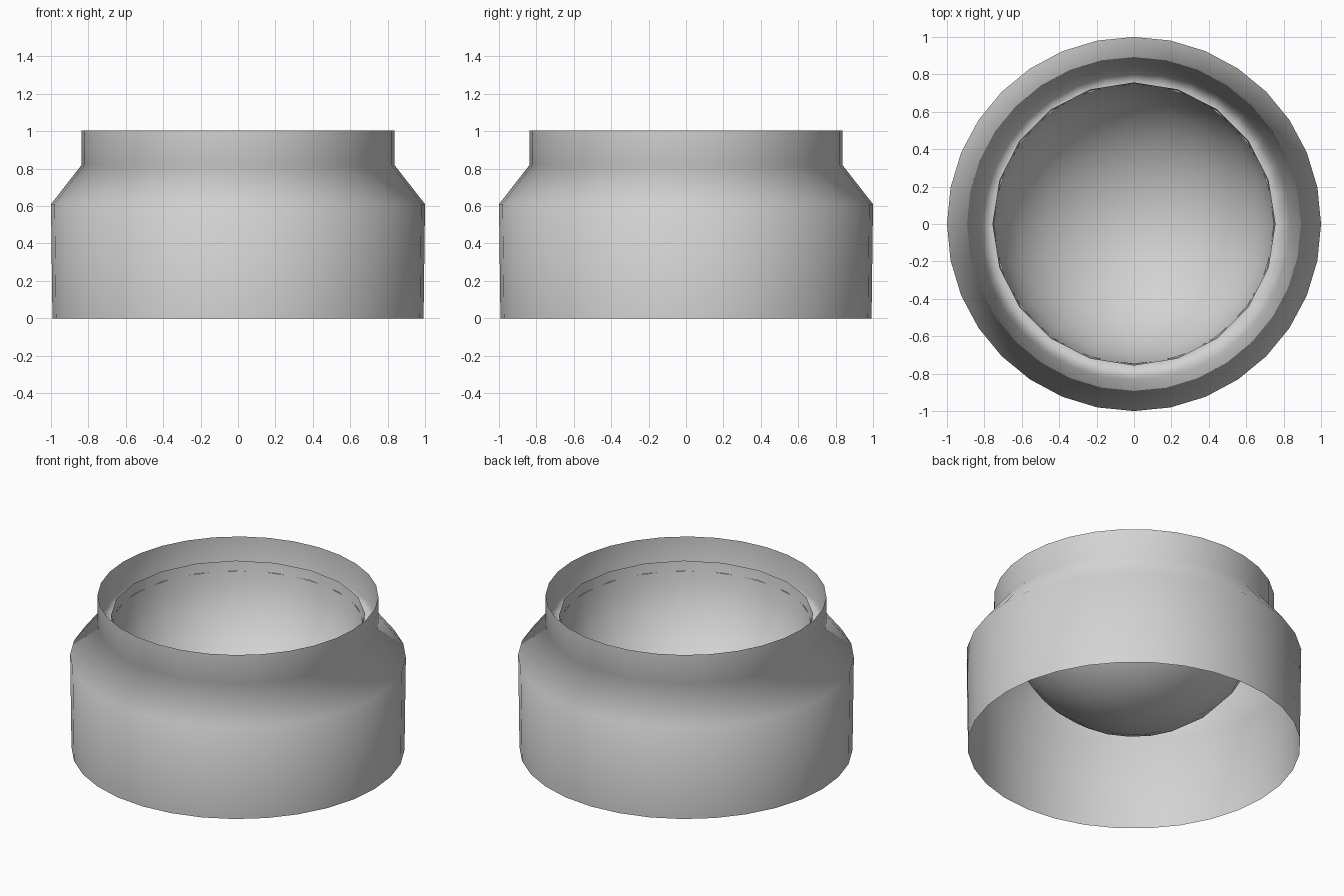
import bpy
import bmesh
import math

cube = bpy.data.objects.get("Cube")
if cube:
    bpy.data.objects.remove(cube, do_unlink=True)

grey = bpy.data.materials.new("light_grey")
colour = (0.65, 0.65, 0.65, 1.0)
grey.diffuse_color = colour
grey.use_nodes = True
grey.node_tree.nodes["Principled BSDF"].inputs["Base Color"].default_value = colour


def lathe(name, profiles, sides):
    """Revolve (radius, height) profiles about z and weld shared rings."""
    bm = bmesh.new()
    for profile in profiles:
        rings = []
        for radius, height in profile:
            ring = []
            for i in range(sides):
                a = math.tau * i / sides
                ring.append(bm.verts.new((radius * math.cos(a), radius * math.sin(a), height)))
            rings.append(ring)
        for low, high in zip(rings, rings[1:]):
            for i in range(sides):
                j = (i + 1) % sides
                bm.faces.new((low[i], low[j], high[j], high[i]))
    bmesh.ops.remove_doubles(bm, verts=bm.verts[:], dist=0.0001)
    for face in bm.faces:
        face.smooth = True
    mesh = bpy.data.meshes.new(name)
    bm.to_mesh(mesh)
    bm.free()
    mesh.materials.append(grey)
    obj = bpy.data.objects.new(name, mesh)
    bpy.context.collection.objects.link(obj)
    return obj


# Open-bottomed outer shell: wall, shoulder, neck, and a ledge inside the neck
shoulder_top = (0.836, 0.82)
wall = [(0.992, 0), (1, 0.61), shoulder_top, (0.836, 1.005)]
ledge = [(0.745, 0.82), shoulder_top]
lathe("outer_shell", [wall, ledge], 32)

# Open bowl hanging inside the shell, rim just above the ledge
rim_radius, rim_height, depth, steps = 0.757, 0.883, 0.70, 8
bowl = []
for k in range(steps + 1):
    t = math.pi / 2 * k / steps
    bowl.append((rim_radius * math.sin(t), rim_height - depth * math.cos(t)))
lathe("inner_bowl", [bowl], 20)
